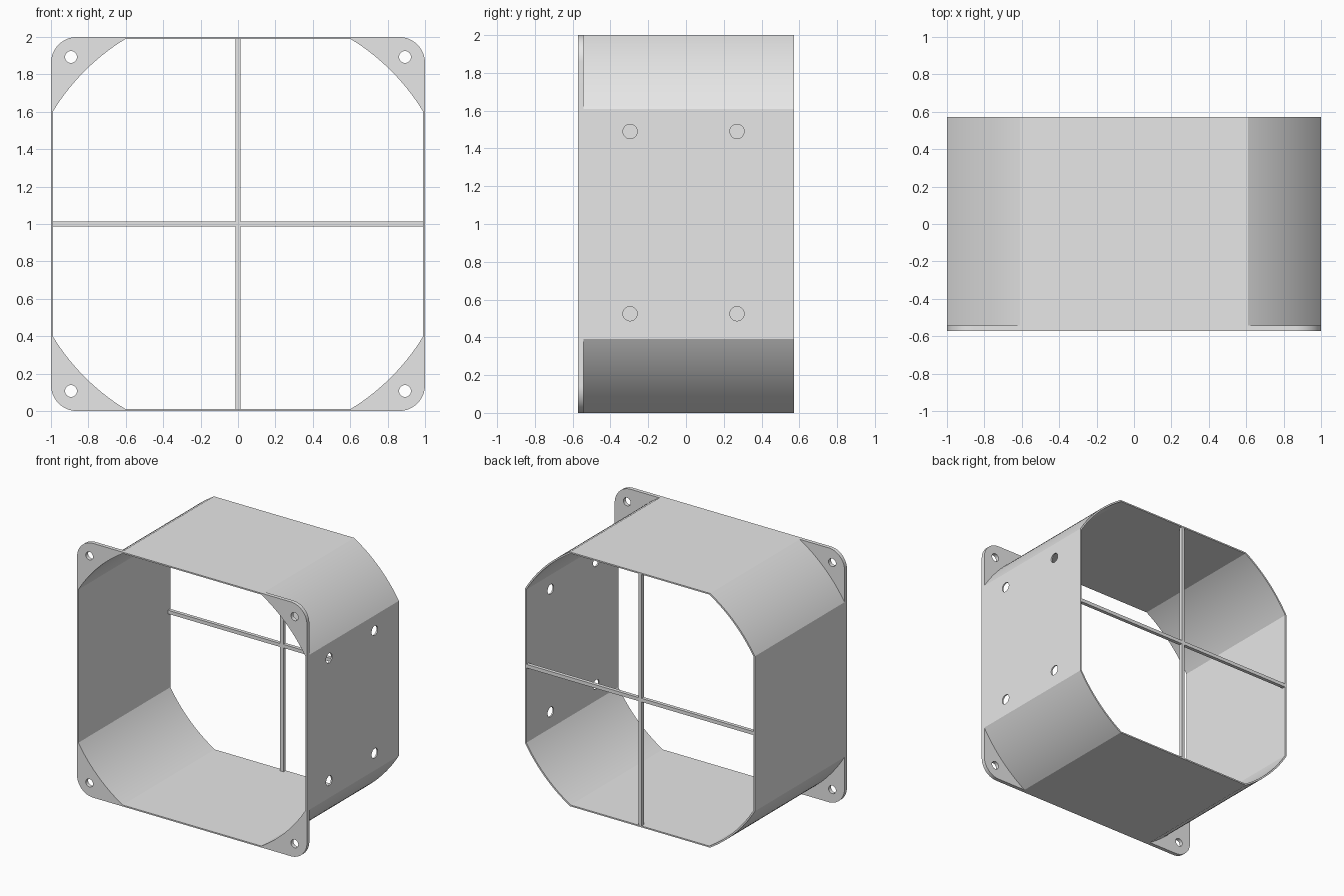
import bpy
import bmesh
from math import acos, cos, sin, pi, radians
from mathutils import Matrix, Vector

cube = bpy.data.objects.get("Cube")
if cube:
    bpy.data.objects.remove(cube, do_unlink=True)

HALF, WALL, DEPTH = 1.0, 0.011, 0.572    # half width, wall thickness, half depth
R_OUT, R_IN = 1.171, 1.158               # corner arc radii
FLANGE, ROUND = 0.03, 0.14               # flange thickness, corner rounding
STEPS = 24
CENTRE = Vector((0, 0, 1))

grey = bpy.data.materials.new("light grey")
grey.use_nodes = True
grey.diffuse_color = (0.8, 0.8, 0.8, 1)
grey.node_tree.nodes["Principled BSDF"].inputs["Base Color"].default_value = (0.8, 0.8, 0.8, 1)


def finish(name, bm):
    bmesh.ops.recalc_face_normals(bm, faces=bm.faces[:])
    mesh = bpy.data.meshes.new(name)
    bm.to_mesh(mesh)
    bm.free()
    obj = bpy.data.objects.new(name, mesh)
    bpy.context.collection.objects.link(obj)
    mesh.materials.append(grey)
    return obj


def corner_arc(half, radius, quarter=0):
    """Part of a circle left after clipping it with a square, for one corner."""
    start = acos(half / radius)
    angles = [start + (pi / 2 - 2 * start) * i / STEPS + quarter * pi / 2
              for i in range(STEPS + 1)]
    return [(radius * cos(a), radius * sin(a)) for a in angles]


def clipped_circle(half, radius):
    return [p for q in range(4) for p in corner_arc(half, radius, q)]


def add_ring(bm, profile, y):
    return [bm.verts.new((x, y, z + 1)) for x, z in profile]


def bridge(bm, a, b):
    n = len(a)
    for i in range(n):
        j = (i + 1) % n
        bm.faces.new((a[i], a[j], b[j], b[i]))


def drill(obj, centres, radius, axis):
    """Cut round holes through a part."""
    bm = bmesh.new()
    turn = Matrix.Rotation(pi / 2, 4, "Y" if axis == "X" else "X")
    for c in centres:
        bmesh.ops.create_cone(bm, cap_ends=True, segments=24, radius1=radius,
                              radius2=radius, depth=0.2,
                              matrix=Matrix.Translation(c) @ turn)
    cutter = finish("hole_cutter", bm)
    cutter.hide_render = True
    mod = obj.modifiers.new("holes", "BOOLEAN")
    mod.operation, mod.solver, mod.object = "DIFFERENCE", "EXACT", cutter
    bpy.context.view_layer.objects.active = obj
    bpy.ops.object.modifier_apply(modifier=mod.name)
    bpy.data.objects.remove(cutter, do_unlink=True)


def smooth(obj):
    bpy.ops.object.select_all(action="DESELECT")
    obj.select_set(True)
    bpy.context.view_layer.objects.active = obj
    bpy.ops.object.shade_smooth_by_angle(angle=radians(20))


# Duct shell: thin clipped-circle tube, open at both ends
bm = bmesh.new()
outer, inner = clipped_circle(HALF, R_OUT), clipped_circle(HALF - WALL, R_IN)
rings = [add_ring(bm, outer, -DEPTH), add_ring(bm, outer, DEPTH),
         add_ring(bm, inner, DEPTH), add_ring(bm, inner, -DEPTH)]
for i in range(4):
    bridge(bm, rings[i], rings[(i + 1) % 4])
shell = finish("duct_shell", bm)

# Four holes in the left wall only
drill(shell, [Vector((HALF, y, z)) for y in (-0.296, 0.27) for z in (0.525, 1.49)],
      0.038, "X")
smooth(shell)

# Front mounting flange: a rounded corner plate, repeated at each corner
mid = HALF - ROUND
rounding = [(mid + ROUND * cos(a), mid + ROUND * sin(a))
            for a in (pi / 2 * i / STEPS for i in range(STEPS + 1))]
plate = rounding + corner_arc(HALF, R_OUT)[::-1]
for q, name in enumerate(("top_left", "top_right", "bottom_right", "bottom_left")):
    c, s = round(cos(q * pi / 2)), round(sin(q * pi / 2))
    profile = [(x * c - z * s, x * s + z * c) for x, z in plate]
    bm = bmesh.new()
    front = add_ring(bm, profile, -DEPTH)
    back = add_ring(bm, profile, FLANGE - DEPTH)
    bridge(bm, front, back)
    bm.faces.new(front)
    bm.faces.new(back)
    flange = finish("flange_" + name, bm)
    hole = 0.893
    drill(flange, [Vector((hole * (c - s), -DEPTH, 1 + hole * (s + c)))], 0.032, "Y")
    smooth(flange)

# Crossed bars at the back opening
BAR = 0.028
for name, size in (("horizontal_bar", (2 * HALF - WALL, BAR, BAR)),
                   ("vertical_bar", (BAR, BAR, 2 * HALF - WALL))):
    bm = bmesh.new()
    place = Matrix.Translation(CENTRE + Vector((0, DEPTH - BAR / 2 - 0.001, 0)))
    bmesh.ops.create_cube(bm, size=1, matrix=place @ Matrix.Diagonal((*size, 1)))
    finish(name, bm)
